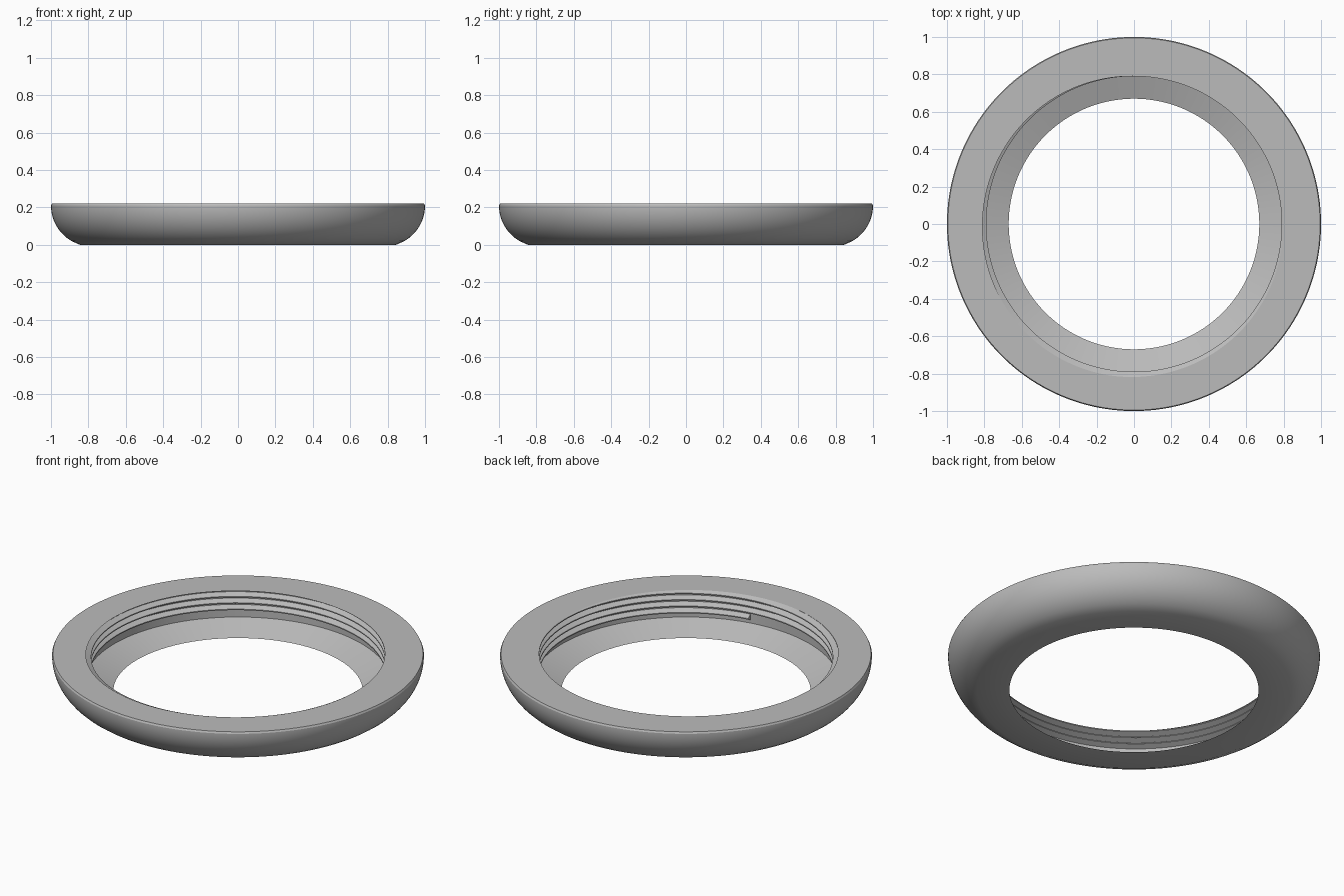
import bpy
import bmesh
from math import sin, cos, pi, sqrt, radians

cube = bpy.data.objects.get("Cube")
if cube:
    bpy.data.objects.remove(cube, do_unlink=True)

TOP = 0.22                    # height of the flat rim
ROOT, CREST = 0.82, 0.79      # thread radii
PITCH, TURNS = 0.038, 5
THREAD_START, START_ANGLE = 0.074, radians(280)
STEPS = 192

grey = bpy.data.materials.new("satin_grey")
grey.use_nodes = True
grey.diffuse_color = (0.5, 0.5, 0.5, 1)
grey.node_tree.nodes["Principled BSDF"].inputs["Base Color"].default_value = (0.5, 0.5, 0.5, 1)


def outer_profile():
    """Flat underside, rounded outer wall and outer edge of the rim."""
    radius, mid = 0.22, 0.21
    points = [(0.67, 0)]
    for i in range(17):
        z = mid * sin(pi / 2 * i / 16)
        points.append((1 - radius + sqrt(radius ** 2 - (mid - z) ** 2), z))
    return points + [(0.995, TOP)]


def thread_profile(t):
    """Inner wall at turn fraction t, from the bottom up, cut off at the rim."""
    points = [(ROOT, 0.055)]
    for k in range(TURNS):
        base = THREAD_START + PITCH * (t + k)
        points += [(ROOT, base), (CREST, base + 0.014),
                   (CREST, base + 0.020), (ROOT, base + 0.034)]
    clipped = points[:1]
    for (r0, z0), (r1, z1) in zip(points, points[1:]):
        if z1 <= TOP:
            clipped.append((r1, z1))
        elif z0 < TOP:
            f = (TOP - z0) / (z1 - z0)
            clipped.append((r0 + f * (r1 - r0), TOP))
        else:
            clipped.append(clipped[-1])
    return clipped


# Sweep the section round the axis, letting the thread climb as it goes
bm = bmesh.new()
outer = outer_profile()
columns = []
for i in range(STEPS + 1):
    t = i / STEPS
    a = START_ANGLE + 2 * pi * t
    section = outer + thread_profile(t)[::-1]
    columns.append([bm.verts.new((r * cos(a), r * sin(a), z)) for r, z in section])

count = len(columns[0])
for left, right in zip(columns, columns[1:]):
    for j in range(count):
        n = (j + 1) % count
        bm.faces.new((left[j], right[j], right[n], left[n]))

# Flat end where the thread begins
bm.faces.new(columns[0][-5:-1])
bmesh.ops.remove_doubles(bm, verts=bm.verts, dist=0.00005)

mesh = bpy.data.meshes.new("threaded_ring")
bm.to_mesh(mesh)
bm.free()
mesh.materials.append(grey)
ring = bpy.data.objects.new("threaded_ring", mesh)
bpy.context.collection.objects.link(ring)

bpy.ops.object.select_all(action='DESELECT')
ring.select_set(True)
bpy.context.view_layer.objects.active = ring
bpy.ops.object.shade_smooth_by_angle(angle=radians(25))
